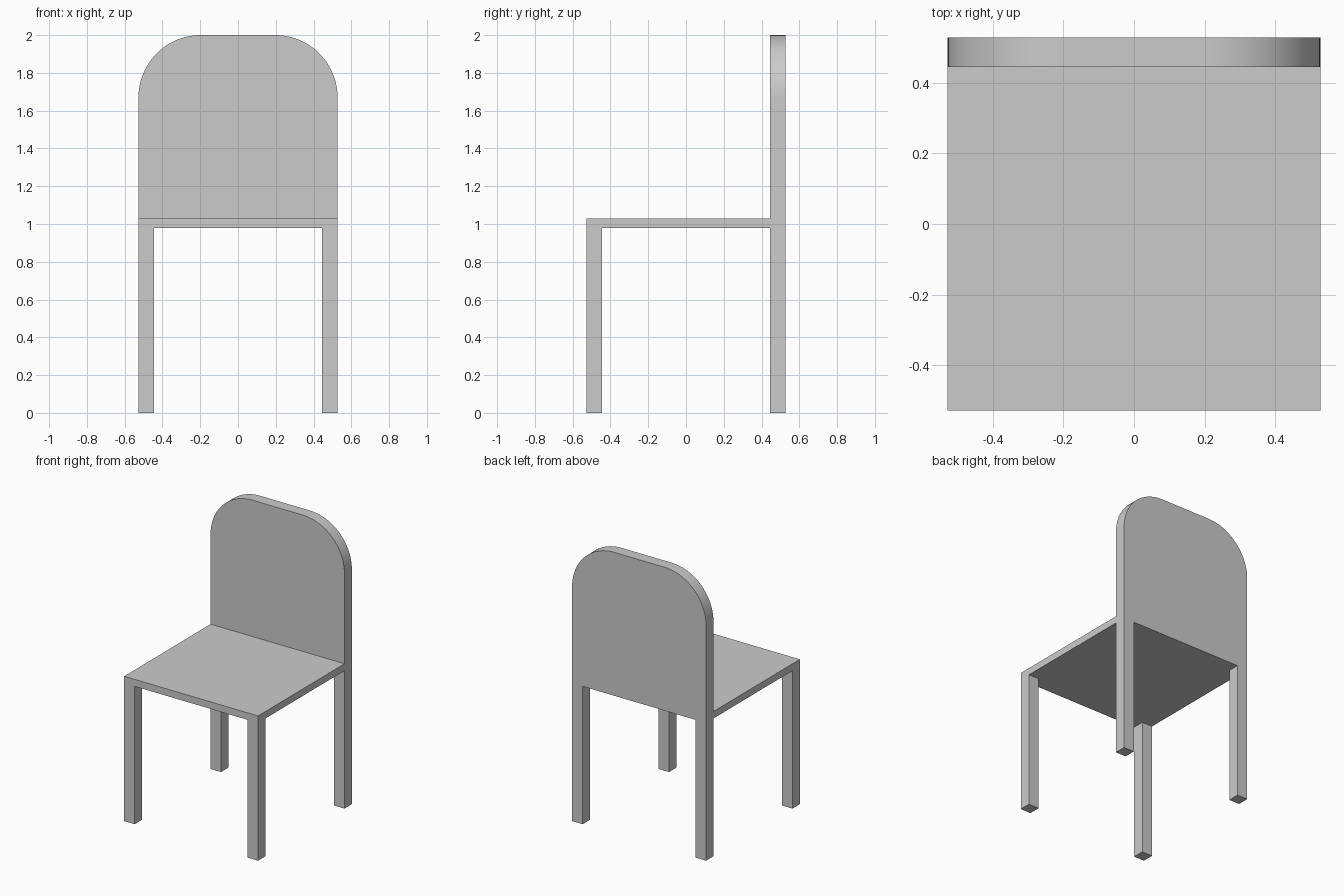
import bpy
import bmesh
from math import sin, cos, pi

cube = bpy.data.objects.get("Cube")
if cube:
    bpy.data.objects.remove(cube, do_unlink=True)

HALF = 0.527        # half width and half depth of the chair
LEG = 0.083         # leg and backrest thickness
SEAT_LOW, SEAT_TOP = 0.98, 1.03
TOP, RADIUS = 2.0, 0.33
STEPS = 24

grey = bpy.data.materials.new("plain grey")
grey.use_nodes = True
colour = (0.6, 0.6, 0.6, 1)
grey.diffuse_color = colour
grey.node_tree.nodes["Principled BSDF"].inputs["Base Color"].default_value = colour


def extrude_profile(name, points, y0, y1):
    """Solid made by sweeping an x-z outline from y0 to y1."""
    bm = bmesh.new()
    face = bm.faces.new([bm.verts.new((x, y0, z)) for x, z in points])
    swept = bmesh.ops.extrude_face_region(bm, geom=[face])["geom"]
    verts = [v for v in swept if isinstance(v, bmesh.types.BMVert)]
    bmesh.ops.translate(bm, verts=verts, vec=(0, y1 - y0, 0))
    bmesh.ops.recalc_face_normals(bm, faces=bm.faces)
    mesh = bpy.data.meshes.new(name)
    bm.to_mesh(mesh)
    bm.free()
    mesh.materials.append(grey)
    obj = bpy.data.objects.new(name, mesh)
    bpy.context.collection.objects.link(obj)
    return obj


def arc(side, start):
    """Rounded top corner of the backrest."""
    angles = [start + pi / 2 * i / STEPS for i in range(STEPS + 1)]
    return [(side * (HALF - RADIUS) + RADIUS * cos(a),
             TOP - RADIUS + RADIUS * sin(a)) for a in angles]


# Seat and front legs in one arch-free set of pieces
inner = HALF - LEG
extrude_profile("seat", [(-HALF, SEAT_LOW), (HALF, SEAT_LOW),
                         (HALF, SEAT_TOP), (-HALF, SEAT_TOP)], -HALF, inner)
for label, side in (("left", 1), ("right", -1)):
    extrude_profile(f"front_leg_{label}",
                    [(side * inner, 0), (side * HALF, 0),
                     (side * HALF, SEAT_LOW), (side * inner, SEAT_LOW)],
                    -HALF, -inner)

# Backrest panel that runs down into the two rear legs
outline = [(-HALF, 0), (-inner, 0), (-inner, SEAT_LOW),
           (inner, SEAT_LOW), (inner, 0), (HALF, 0)]
outline += arc(1, 0) + arc(-1, pi / 2)
back = extrude_profile("backrest_and_rear_legs", outline, inner, HALF)

# Smooth the rounded corners, keep the rims crisp
bpy.ops.object.select_all(action="DESELECT")
back.select_set(True)
bpy.context.view_layer.objects.active = back
bpy.ops.object.shade_smooth_by_angle(angle=pi / 6)
